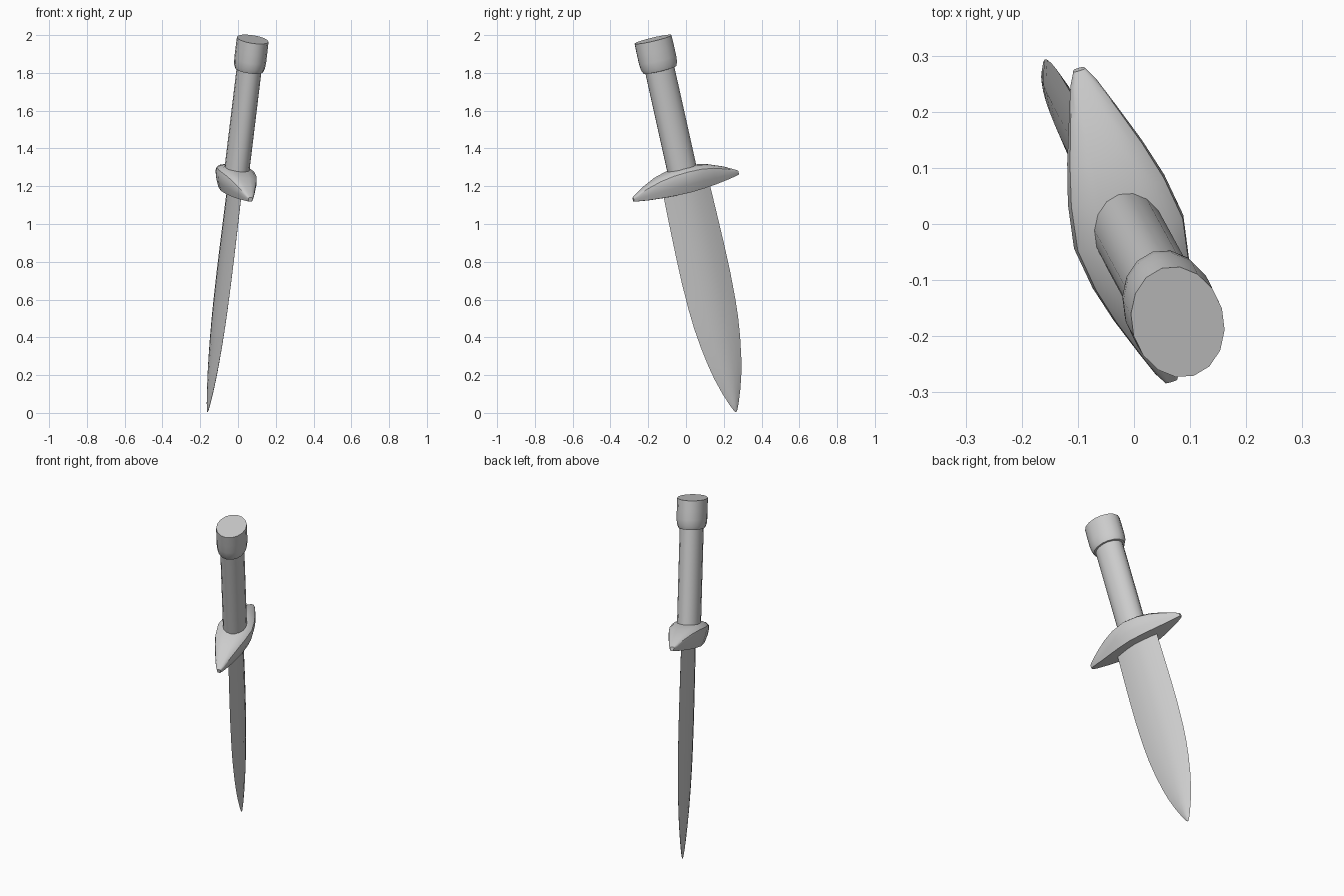
import bpy, bmesh, math
from mathutils import Vector, Matrix

if "Cube" in bpy.data.objects:
    bpy.data.objects.remove(bpy.data.objects["Cube"])

# Local frame of the tilted dagger: X = blade width, Y = thickness, Z = toward pommel
O = Vector((-0.016, -0.002, 1.202))
D = Vector((0.1175, -0.2157, 0.969)).normalized()
U = Vector((-0.276, 0.933, 0.234))
U = (U - D * U.dot(D)).normalized()
V = D.cross(U)
FRAME = Matrix((U, V, D)).transposed().to_4x4()
FRAME.translation = O


def loft(name, rings, angle=35):
    """Skin a list of closed rings, cap both ends and place in the dagger frame."""
    bm = bmesh.new()
    vs = [[bm.verts.new(p) for p in r] for r in rings]
    n = len(rings[0])
    for a, b in zip(vs, vs[1:]):
        for i in range(n):
            j = (i + 1) % n
            bm.faces.new((a[i], a[j], b[j], b[i]))
    bm.faces.new(vs[0])
    bm.faces.new(vs[-1])
    bmesh.ops.recalc_face_normals(bm, faces=bm.faces)
    bm.transform(FRAME)
    me = bpy.data.meshes.new(name)
    bm.to_mesh(me)
    bm.free()
    ob = bpy.data.objects.new(name, me)
    bpy.context.collection.objects.link(ob)
    bpy.ops.object.select_all(action='DESELECT')
    ob.select_set(True)
    bpy.context.view_layer.objects.active = ob
    bpy.ops.object.shade_smooth_by_angle(angle=math.radians(angle))
    return ob


def oval(s, r, ratio=0.8, n=16):
    return [(r * math.cos(2 * math.pi * i / n), r * ratio * math.sin(2 * math.pi * i / n), s)
            for i in range(n)]


# Blade: lens cross-section, leaf outline (height, half width)
outline = [(0.03, .132), (-.04, .132), (-.2, .135), (-.35, .137), (-.5, .137), (-.65, .132),
           (-.75, .125), (-.855, .112), (-.96, .094), (-1.04, .076), (-1.12, .052),
           (-1.19, .026), (-1.225, .01), (-1.235, .002)]
lens = [-1, -.75, -.4, 0, .4, .75]
rings = []
for s, h in outline:
    t = 0.029 * (h / .137) ** 0.7
    upper = [(h * f, t * (1 - abs(f) ** 1.7), s) for f in lens]
    rings.append(upper + [(-x, -y, z) for x, y, z in upper])
loft("blade", rings, 45)

# Guard: pointed leaf in plan, domed on the handle side
half = [(0, .102, .102, -.036), (.08, .09, .096, -.034), (.15, .07, .080, -.030),
        (.225, .043, .050, -.023), (.275, .024, .023, -.016), (.298, .011, .010, -.012)]
stations = [(-w, h, a, b) for w, h, a, b in half[:0:-1]] + half
side = [(.4, 1), (.75, .95), (.96, .84), (1, .66), (.9, .35), (.72, .03), (.4, 0)]
section = side + [(-x, z) for x, z in side[::-1]]
loft("guard", [[(w, h * x, b + (a - b) * z) for x, z in section] for w, h, a, b in stations])

# Grip
loft("grip", [oval(s, .081) for s in (.05, .35, .66)])

# Pommel cap
loft("pommel", [oval(s, r) for s, r in
                [(.632, .081), (.634, .092), (.655, .101), (.69, .104), (.74, .104), (.80, .103)]])
